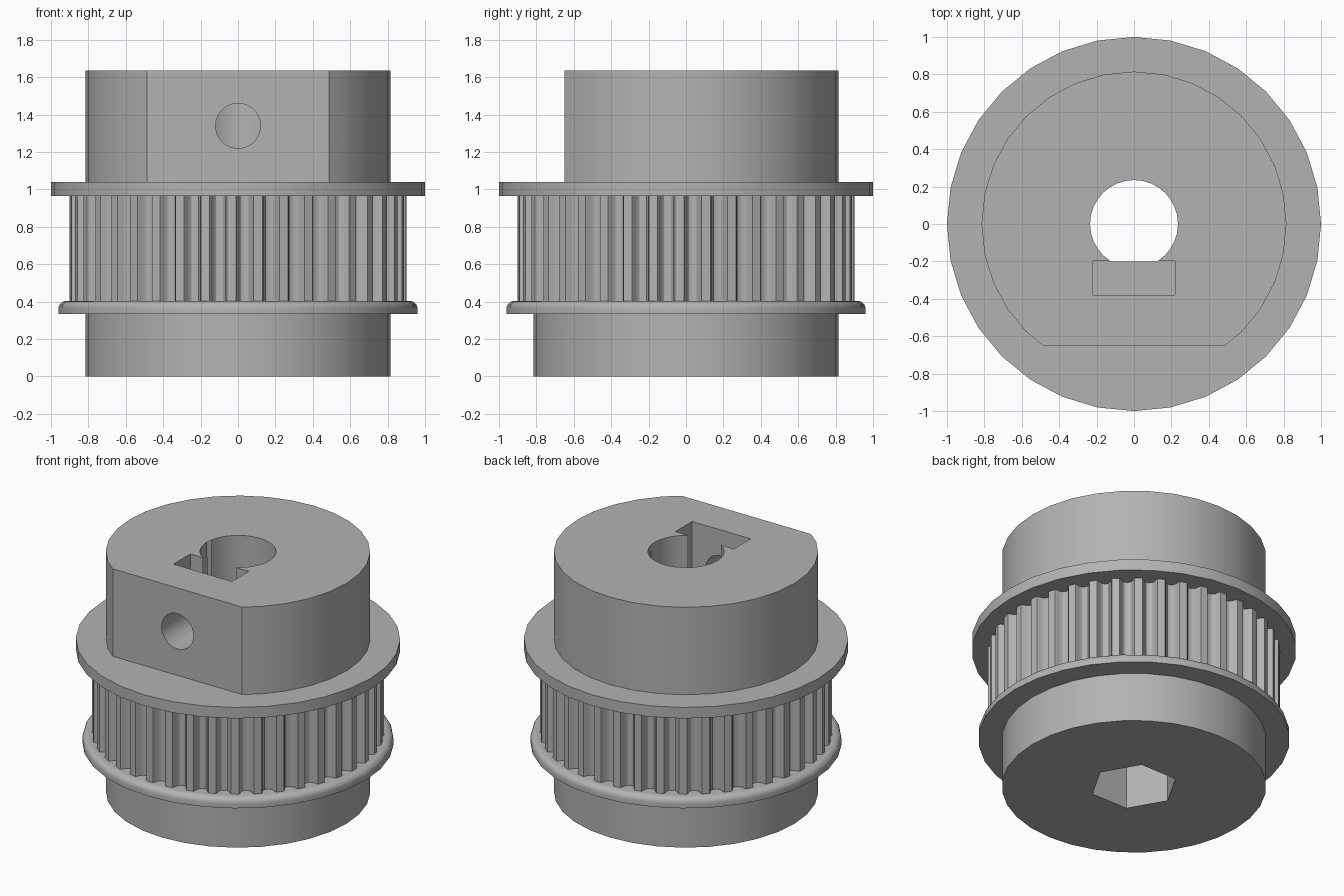
import bpy
import bmesh
from math import pi, sin, cos, radians

if "Cube" in bpy.data.objects:
    bpy.data.objects.remove(bpy.data.objects["Cube"])

SIDES = 32
TEETH = 40
HUB_R = 0.815
BORE_R = 0.235
FLAT_Y = -0.2
TOP = 1.635
BELT_LOW, BELT_HIGH = 0.39, 0.975
FLANGE_TOP = 1.04
SCREW_Z = 1.34

grey = bpy.data.materials.new("plain grey")
grey.use_nodes = True
colour = (0.45, 0.45, 0.45, 1)
grey.diffuse_color = colour
grey.node_tree.nodes["Principled BSDF"].inputs["Base Color"].default_value = colour


def finish(name, bm):
    """Turn a bmesh into a named object in the scene."""
    bmesh.ops.recalc_face_normals(bm, faces=bm.faces)
    mesh = bpy.data.meshes.new(name)
    bm.to_mesh(mesh)
    bm.free()
    mesh.materials.append(grey)
    obj = bpy.data.objects.new(name, mesh)
    bpy.context.collection.objects.link(obj)
    return obj


def sweep(name, sections):
    """Join closed (radius, height) sections placed at (angle, section)."""
    bm = bmesh.new()
    rings = [[bm.verts.new((r * cos(a), r * sin(a), z)) for r, z in sec]
             for a, sec in sections]
    for i, ring in enumerate(rings):
        prev = rings[i - 1]
        for j in range(len(ring)):
            bm.faces.new((prev[j - 1], prev[j], ring[j], ring[j - 1]))
    return finish(name, bm)


def lathe(name, section):
    return sweep(name, [(2 * pi * i / SIDES, section) for i in range(SIDES)])


def prism(name, outline, low, high):
    """Extrude a flat outline upward."""
    bm = bmesh.new()
    face = bm.faces.new([bm.verts.new((x, y, low)) for x, y in outline])
    up = bmesh.ops.extrude_face_region(bm, geom=[face])["geom"]
    bmesh.ops.translate(bm, vec=(0, 0, high - low),
                        verts=[v for v in up if isinstance(v, bmesh.types.BMVert)])
    return finish(name, bm)


def circle(radius, sides):
    return [(radius * cos(2 * pi * i / sides), radius * sin(2 * pi * i / sides))
            for i in range(sides)]


def box(x0, x1, y0, y1):
    return [(x0, y0), (x1, y0), (x1, y1), (x0, y1)]


# Hub, running the whole height
hub = prism("hub", circle(HUB_R, SIDES), 0, TOP)

# Cutters: outer flat, D-shaped shaft bore, hexagonal socket, nut slot, screw hole
d_bore = [(x, max(y, FLAT_Y)) for x, y in circle(BORE_R, SIDES)]
half = (BORE_R ** 2 - FLAT_Y ** 2) ** 0.5
d_bore = [p for p in circle(BORE_R, SIDES) if p[1] > FLAT_Y]
split = next(i for i, p in enumerate(d_bore) if p[0] < 0 and p[1] < 0
             and all(q[0] > 0 for q in d_bore[i + 1:]))
d_bore[split + 1:split + 1] = [(-half, FLAT_Y), (half, FLAT_Y)]

screw = prism("screw_cutter", circle(0.12, SIDES), 0, 0.6)
screw.rotation_euler.x = radians(90)
screw.location = (0, -0.25, SCREW_Z)

cutters = [
    prism("flat_cutter", box(-1, 1, -1, -0.65), FLANGE_TOP, 2),
    prism("bore_cutter", d_bore, 0.5, 2),
    prism("socket_cutter", circle(BORE_R / cos(pi / 6), 6), -0.5, 0.6),
    prism("nut_cutter", box(-0.22, 0.22, -0.38, FLAT_Y + 0.001), 1.1, 2),
    screw,
]
bpy.context.view_layer.objects.active = hub
for cutter in cutters:
    cutter.hide_render = True
    mod = hub.modifiers.new(cutter.name, "BOOLEAN")
    mod.operation = "DIFFERENCE"
    mod.solver = "EXACT"
    mod.object = cutter
    bpy.ops.object.modifier_apply(modifier=mod.name)
for cutter in cutters:
    bpy.data.objects.remove(cutter)

# Lower flange with a rounded upper rim
rim = [(0.92 + 0.04 * cos(a), 0.363 + 0.04 * sin(a))
       for a in (radians(d) for d in range(0, 91, 18))]
lower_flange = lathe("lower_flange", [(HUB_R, 0.335), (0.96, 0.335)] + rim
                     + [(HUB_R, 0.403)])

# Upper flange, a plain disc
upper_flange = lathe("upper_flange", [(HUB_R, 0.965), (1, 0.965),
                                      (1, FLANGE_TOP), (HUB_R, FLANGE_TOP)])

# Toothed ring: every tooth has a rounded land and a round-bottomed groove
tooth = [(-0.33, 0.9), (-0.27, 0.885), (-0.24, 0.865), (-0.14, 0.85), (0, 0.845),
         (0.14, 0.85), (0.24, 0.865), (0.27, 0.885), (0.33, 0.9)]
sections = []
for t in range(TEETH):
    for f, r in tooth:
        angle = (t + f) * 2 * pi / TEETH - pi / 2 + 0.04
        sections.append((angle, [(0.78, BELT_LOW), (r, BELT_LOW),
                                 (r, BELT_HIGH), (0.78, BELT_HIGH)]))
toothed_ring = sweep("toothed_ring", sections)

# Smooth shading with crisp edges
bpy.ops.object.select_all(action="DESELECT")
for obj in (hub, lower_flange, upper_flange, toothed_ring):
    obj.select_set(True)
bpy.context.view_layer.objects.active = hub
bpy.ops.object.shade_smooth_by_angle(angle=radians(30))
